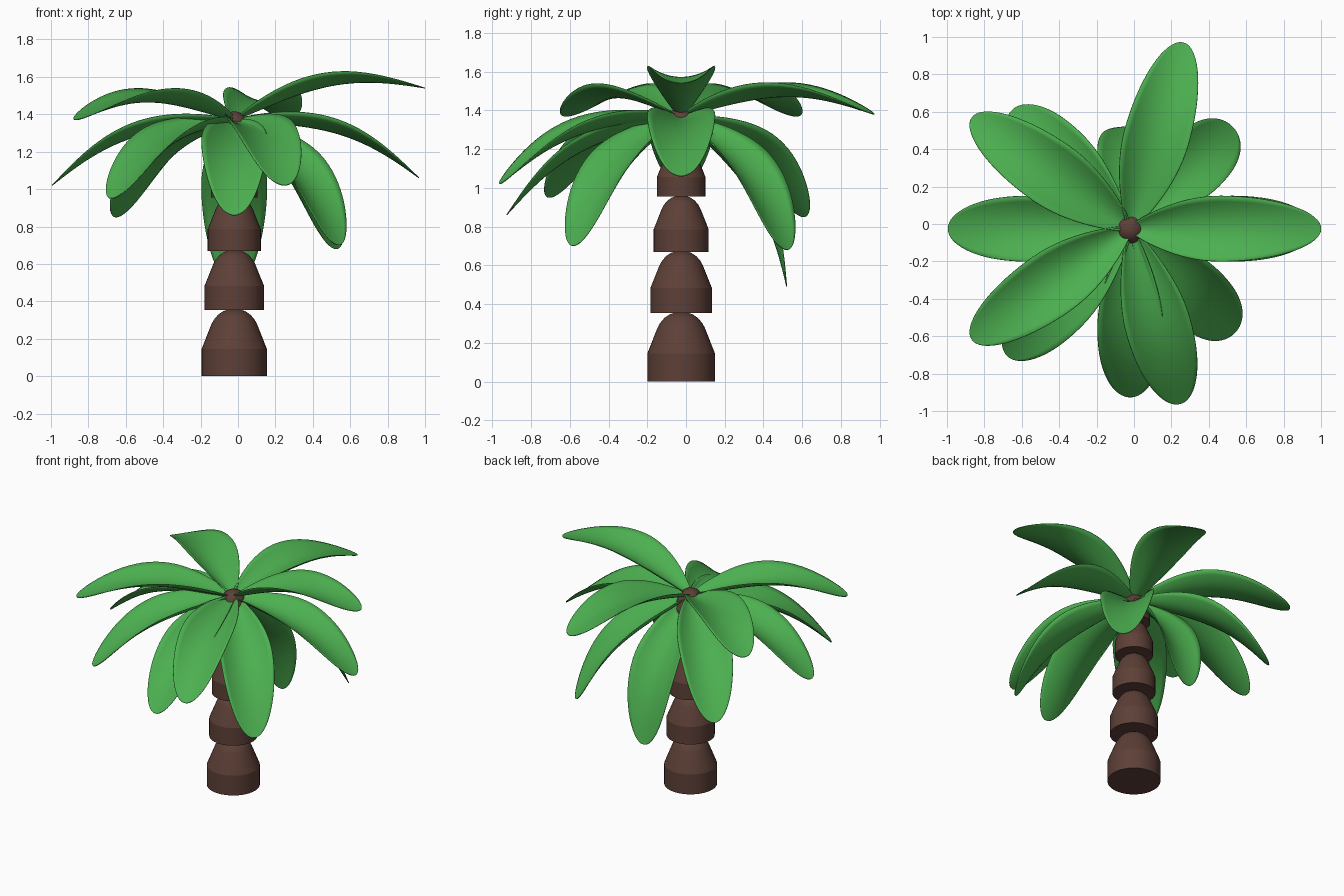
import bpy, math
from mathutils import Vector

if "Cube" in bpy.data.objects:
    bpy.data.objects.remove(bpy.data.objects["Cube"])

CX, CY = -0.02, -0.025
CROWN = Vector((CX, CY, 1.37))


def material(name, rgb):
    m = bpy.data.materials.new(name)
    m.diffuse_color = (*rgb, 1)
    m.use_nodes = True
    m.node_tree.nodes["Principled BSDF"].inputs["Base Color"].default_value = m.diffuse_color
    return m


GREEN = material("leaf_green", (0.072, 0.429, 0.08))
BROWN = material("bark_brown", (0.109, 0.051, 0.038))


def make(name, verts, faces, mat, angle):
    me = bpy.data.meshes.new(name)
    me.from_pydata(verts, [], faces)
    me.materials.append(mat)
    ob = bpy.data.objects.new(name, me)
    bpy.context.collection.objects.link(ob)
    bpy.ops.object.select_all(action='DESELECT')
    ob.select_set(True)
    bpy.context.view_layer.objects.active = ob
    bpy.ops.object.shade_smooth_by_angle(angle=math.radians(angle))
    return ob


# Trunk segments: straight skirt, tapered shoulder, rounded top
PROFILE = [(1, 0), (1, 0.4), (0.7, 0.77), (0.62, 0.84), (0.5, 0.91),
           (0.34, 0.965), (0.17, 0.992)]


def trunk_segment(name, z, r, h, n=40):
    verts = [(CX + r * p * math.cos(2 * math.pi * i / n),
              CY + r * p * math.sin(2 * math.pi * i / n), z + h * q)
             for p, q in PROFILE for i in range(n)]
    faces = [(k * n + i, k * n + (i + 1) % n, (k + 1) * n + (i + 1) % n, (k + 1) * n + i)
             for k in range(len(PROFILE) - 1) for i in range(n)]
    top = len(verts)
    verts.append((CX, CY, z + h))
    last = (len(PROFILE) - 1) * n
    faces += [(last + i, last + (i + 1) % n, top) for i in range(n)]
    faces.append(tuple(reversed(range(n))))
    make(name, verts, faces, BROWN, 20)


levels = [(0, 0.175), (0.355, 0.159), (0.67, 0.142), (0.955, 0.125), (1.205, 0.108)]
tops = [0.36, 0.675, 0.96, 1.21, 1.415]
for i, ((z, r), t) in enumerate(zip(levels, tops)):
    trunk_segment(f"trunk_segment_{i + 1}", z, r, t - z)


# Leaf: arched, cupped blade, pitched so that its tip lies dz above its root
def leaf(name, heading, dz, length=1.035, nu=36, nv=12):
    a, pitch = math.radians(heading), math.asin(dz / length)
    out = Vector((math.cos(a), math.sin(a), 0))
    side = Vector((-math.sin(a), math.cos(a), 0))
    along = out * math.cos(pitch) + Vector((0, 0, math.sin(pitch)))
    up = Vector((0, 0, math.cos(pitch))) - out * math.sin(pitch)
    verts = []
    for i in range(nu + 1):
        t = 0.5 - 0.499 * math.cos(math.pi * i / nu)
        w = 0.175 * math.sqrt(1 - (2 * t - 1) ** 2)
        if t < 0.5:
            w *= 1 - 0.45 * (1 - 2 * t) ** 2
        arch = 0.095 * math.sin(math.pi * t ** 1.15)
        cup = 0.078 * math.sin(math.pi * t ** 0.75)
        for j in range(nv + 1):
            s = 2 * j / nv - 1
            verts.append(CROWN + along * (t * length) + side * (s * w)
                         + up * (arch + cup * s * s))
    m = nv + 1
    faces = [(i * m + j, (i + 1) * m + j, (i + 1) * m + j + 1, i * m + j + 1)
             for i in range(nu) for j in range(nv)]
    ob = make(name, verts, faces, GREEN, 60)
    mod = ob.modifiers.new("thickness", 'SOLIDIFY')
    mod.thickness = 0.004
    mod.offset = 0


# Heading in degrees and tip height relative to the crown
upper = [(0, 0.17), (74, 0.01), (145, 0.0), (215, 0.0), (286, -0.35)]
lower = [(0, -0.31), (45, -0.69), (90, -0.88), (135, -0.52),
         (180, -0.35), (226, -0.42), (270, -0.51), (315, -0.67)]
for i, (h, d) in enumerate(upper):
    leaf(f"upper_leaf_{i + 1}", h, d)
for i, (h, d) in enumerate(lower):
    leaf(f"lower_leaf_{i + 1}", h, d)
